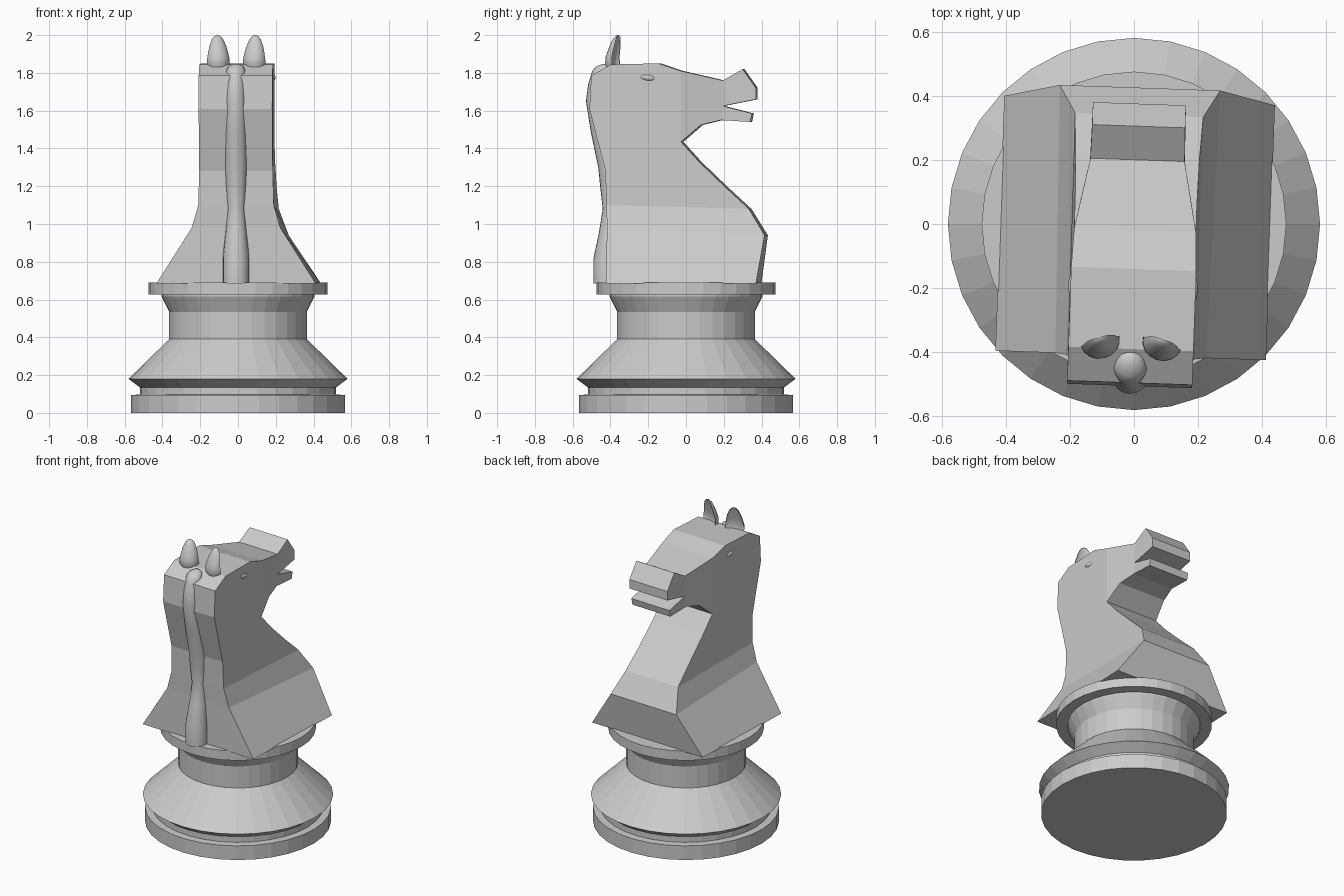
import bpy, bmesh
from math import sin, cos, pi, radians
from mathutils import Matrix

if "Cube" in bpy.data.objects:
    bpy.data.objects.remove(bpy.data.objects["Cube"])


def finish(bm, name, matrix=None, smooth=None):
    bmesh.ops.recalc_face_normals(bm, faces=bm.faces)
    if matrix is not None:
        bm.transform(matrix)
    mesh = bpy.data.meshes.new(name)
    bm.to_mesh(mesh)
    bm.free()
    obj = bpy.data.objects.new(name, mesh)
    bpy.context.collection.objects.link(obj)
    if smooth:
        bpy.ops.object.select_all(action='DESELECT')
        obj.select_set(True)
        bpy.context.view_layer.objects.active = obj
        bpy.ops.object.shade_smooth_by_angle(angle=radians(smooth))
    return obj


def loft(name, rings, matrix=None, smooth=None):
    """Skin a stack of equal-length rings and cap both ends."""
    bm = bmesh.new()
    vs = [[bm.verts.new(p) for p in ring] for ring in rings]
    n = len(vs[0])
    for a, b in zip(vs, vs[1:]):
        for i in range(n):
            j = (i + 1) % n
            bm.faces.new((a[i], a[j], b[j], b[i]))
    bm.faces.new(vs[0])
    bm.faces.new(vs[-1])
    return finish(bm, name, matrix, smooth)


def circle(r, y, z, n):
    return [(r * cos(2 * pi * i / n), y + r * sin(2 * pi * i / n), z) for i in range(n)]


# The whole horse is turned slightly on its base
turn = Matrix.Translation((0.004, 0, 0)) @ Matrix.Rotation(radians(-2), 4, 'Z')

# Turned base
base_profile = [(0.567, 0), (0.567, 0.095), (0.52, 0.097), (0.52, 0.135), (0.58, 0.18),
                (0.365, 0.39), (0.365, 0.535), (0.405, 0.615), (0.405, 0.626),
                (0.475, 0.626), (0.475, 0.69)]
loft("base", [circle(r, 0, z, 32) for r, z in base_profile])

# Head and neck: outline points as (y, z, half width)
outline = [
    (-0.41, 0.685, 0.422), (-0.41, 0.98, 0.235), (-0.415, 1.10, 0.20), (-0.42, 1.28, 0.195),
    (-0.505, 1.61, 0.195), (-0.495, 1.785, 0.195), (-0.39, 1.845, 0.195), (-0.14, 1.85, 0.195),
    (-0.02, 1.81, 0.19), (0.20, 1.76, 0.147), (0.305, 1.82, 0.145), (0.375, 1.72, 0.145),
    (0.375, 1.66, 0.145), (0.20, 1.625, 0.147), (0.355, 1.585, 0.145), (0.345, 1.54, 0.145),
    (0.19, 1.55, 0.148), (0.085, 1.525, 0.17), (-0.02, 1.435, 0.19), (0.075, 1.33, 0.19),
    (0.21, 1.20, 0.193), (0.34, 1.08, 0.20), (0.425, 0.94, 0.25), (0.385, 0.685, 0.422)]
# Side panels: chest, shoulder, neck, cheek, muzzle, jaw
panels = [(0, 1, 22, 23), (1, 2, 21, 22), (2, 3, 4, 5, 6, 7, 8, 18, 19, 20, 21),
          (8, 9, 13, 16, 17, 18), (9, 10, 11, 12, 13), (13, 14, 15, 16)]
bm = bmesh.new()
left = [bm.verts.new((-w, y, z)) for y, z, w in outline]
right = [bm.verts.new((w, y, z)) for y, z, w in outline]
for i in range(len(outline)):
    j = (i + 1) % len(outline)
    bm.faces.new((left[i], left[j], right[j], right[i]))
for p in panels:
    bm.faces.new([left[i] for i in p])
    bm.faces.new([right[i] for i in reversed(p)])
finish(bm, "head_and_neck", turn)

# Mane: tube down the back of the neck, as (radius, y, z)
mane_path = [(0.07, -0.42, 0.685), (0.07, -0.42, 0.82), (0.057, -0.405, 0.95),
             (0.046, -0.395, 1.08), (0.055, -0.40, 1.2), (0.06, -0.405, 1.30),
             (0.058, -0.445, 1.48), (0.055, -0.475, 1.65), (0.05, -0.468, 1.74),
             (0.046, -0.46, 1.78), (0.052, -0.445, 1.81), (0.04, -0.435, 1.835),
             (0.015, -0.425, 1.848)]
loft("mane", [circle(r, y, z, 16) for r, y, z in mane_path], turn, 50)

# Ears: crescent rings as (half width, depth, y shift, z)
ear_rings = [(0.05, 0.045, 0, 1.82), (0.062, 0.055, -0.002, 1.85), (0.06, 0.052, -0.004, 1.88),
             (0.054, 0.046, 0, 1.91), (0.045, 0.038, 0.006, 1.945), (0.03, 0.025, 0.01, 1.98),
             (0.016, 0.013, 0.011, 1.995), (0.004, 0.004, 0.01, 2.0)]


def ear_ring(rx, ry, shift, z, n=16):
    ring = []
    for i in range(n):
        t = 2 * pi * i / n
        s = sin(t)
        ring.append((rx * cos(t), shift + ry * (s if s < 0 else -0.35 * s), z))
    return ring


for side, label in ((-1, "left"), (1, "right")):
    place = turn @ Matrix.Translation((side * 0.097, -0.367, 0)) @ Matrix.Rotation(radians(-side * 17), 4, 'Z')
    loft(label + "_ear", [ear_ring(*r) for r in ear_rings], place, 60)

    # Eyes: small flattened balls set into the cheeks
    bm = bmesh.new()
    bmesh.ops.create_uvsphere(bm, u_segments=16, v_segments=8, radius=1)
    eye = (turn @ Matrix.Translation((side * 0.187, -0.197, 1.775))
           @ Matrix.Rotation(radians(-8), 4, 'X') @ Matrix.Diagonal((0.015, 0.042, 0.017, 1)))
    finish(bm, label + "_eye", eye, 60)
